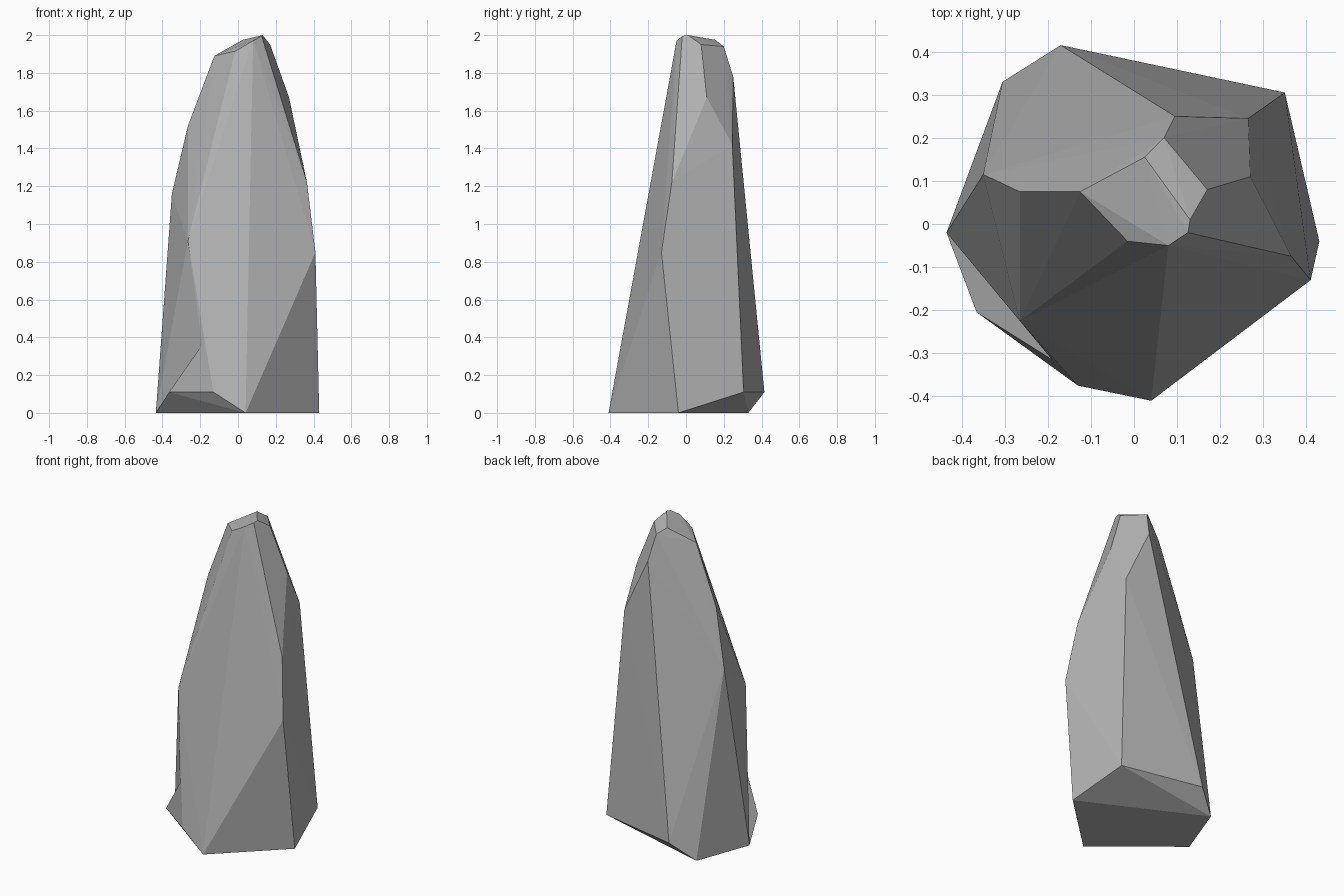
import bpy
import bmesh
from mathutils import Vector

default = bpy.data.objects.get("Cube")
if default:
    bpy.data.objects.remove(default, do_unlink=True)

# Plain stone material
stone = bpy.data.materials.new("grey_stone")
stone.use_nodes = True
grey = (0.45, 0.45, 0.45, 1)
stone.diffuse_color = grey
stone.node_tree.nodes["Principled BSDF"].inputs["Base Color"].default_value = grey

# Corners of the base, including the four around the chipped toe
base_front = (0.04, -0.41, 0)
base_side = (-0.435, -0.02, 0)
toe_inner = (-0.13, -0.375, 0.11)
toe_top = (-0.19, -0.315, 0.36)
toe_tip = (-0.365, -0.205, 0.11)
base = [base_front, base_side, toe_inner, toe_top,
        (0.43, -0.04, 0), (-0.305, 0.33, 0),
        (0.35, 0.305, 0.11), (-0.17, 0.415, 0.11)]

# Corners of the tapering flanks
flanks = [(0.41, -0.13, 0.85), (0.365, -0.075, 1.22), (0.27, 0.11, 1.67),
          (0.265, 0.245, 1.42), (0.095, 0.25, 1.78), (-0.265, 0.075, 1.52),
          (-0.35, 0.115, 1.16), (-0.265, -0.225, 0.91)]

# Corners of the slanted tip
tip = [(0.025, 0.155, 1.975), (-0.125, 0.075, 1.89), (-0.015, -0.04, 1.915),
       (0.08, -0.05, 1.97), (0.125, -0.02, 1.995), (0.13, 0.01, 2),
       (0.17, 0.08, 1.95), (0.07, 0.2, 1.94)]

# Wrap the corners in flat facets
bm = bmesh.new()
for point in base + flanks + tip:
    bm.verts.new(point)
bmesh.ops.convex_hull(bm, input=bm.verts[:])


def corner(point):
    return min(bm.verts, key=lambda v: (v.co - Vector(point)).length)


# Pull the toe out of the hull: open its facets and fan them to the toe tip
ring = [corner(p) for p in (base_side, base_front, toe_inner, toe_top)]
opened = [f for f in bm.faces
          if ring[0] in f.verts and all(v in ring for v in f.verts)]
bmesh.ops.delete(bm, geom=opened, context="FACES")
for loose in [e for e in bm.edges if not e.link_faces]:
    bm.edges.remove(loose)
toe = bm.verts.new(toe_tip)
for a, b in zip(ring, ring[1:] + ring[:1]):
    bm.faces.new((a, b, toe))

# Merge nearly flat facets and tidy the normals
bmesh.ops.dissolve_limit(bm, angle_limit=0.02, verts=bm.verts[:], edges=bm.edges[:])
bmesh.ops.recalc_face_normals(bm, faces=bm.faces[:])

mesh = bpy.data.meshes.new("standing_rock")
bm.to_mesh(mesh)
bm.free()
mesh.materials.append(stone)
rock = bpy.data.objects.new("standing_rock", mesh)
bpy.context.collection.objects.link(rock)
